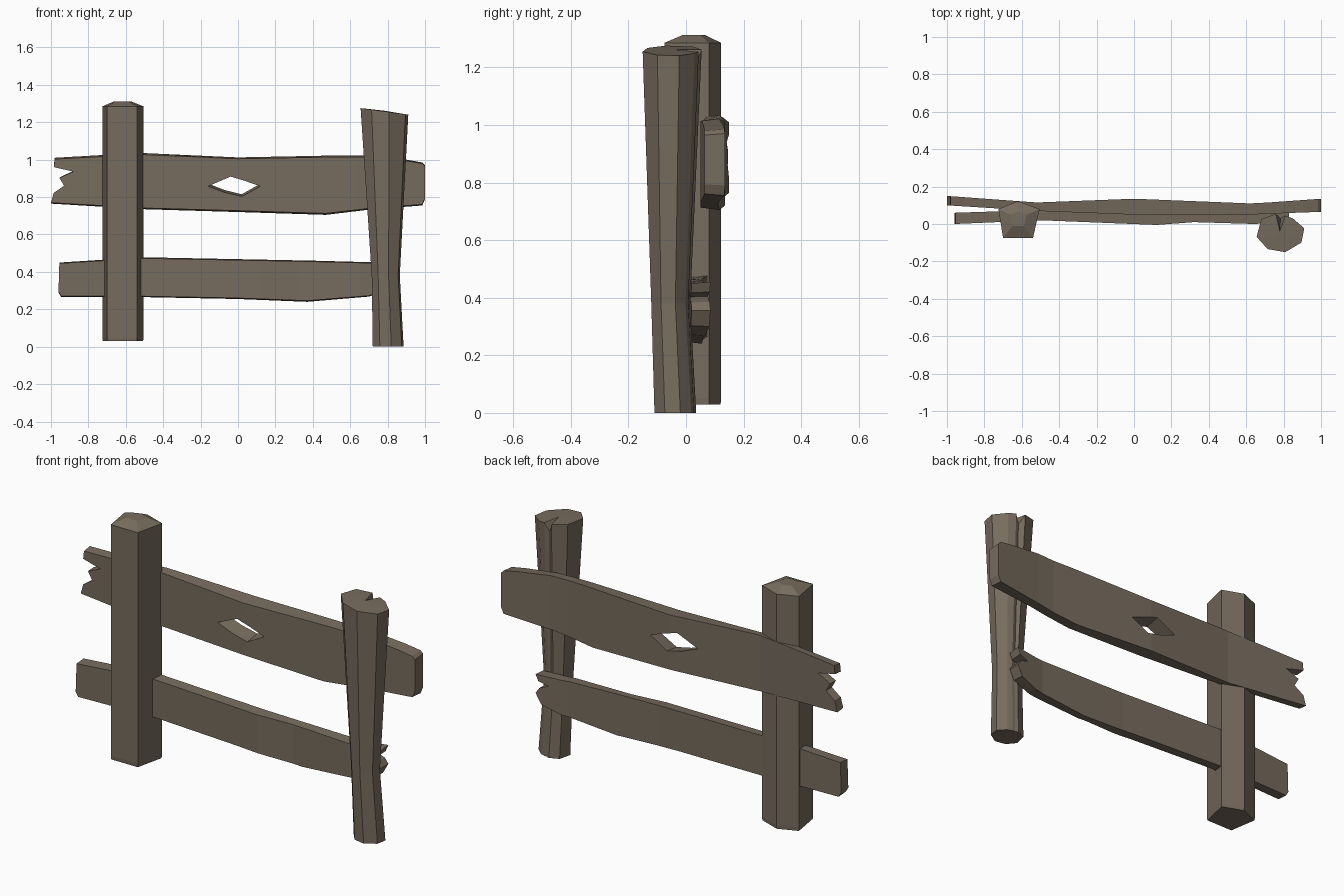
import bpy, bmesh
from mathutils import Vector

default = bpy.data.objects.get("Cube")
if default:
    bpy.data.objects.remove(default, do_unlink=True)

WOOD = (0.185, 0.150, 0.112, 1.0)
wood = bpy.data.materials.new("weathered wood")
wood.use_nodes = True
wood.diffuse_color = WOOD
bsdf = wood.node_tree.nodes["Principled BSDF"]
bsdf.inputs["Base Color"].default_value = WOOD
bsdf.inputs["Roughness"].default_value = 0.9


def finish(bm, name):
    bmesh.ops.recalc_face_normals(bm, faces=bm.faces)
    mesh = bpy.data.meshes.new(name)
    bm.to_mesh(mesh)
    bm.free()
    mesh.materials.append(wood)
    obj = bpy.data.objects.new(name, mesh)
    bpy.context.collection.objects.link(obj)
    return obj


def loft(name, rings, peak=None):
    """Join matching rings of points; close the top flat or with a fan."""
    bm = bmesh.new()
    loops = [[bm.verts.new(p) for p in ring] for ring in rings]
    n = len(loops[0])
    for low, high in zip(loops, loops[1:]):
        for i in range(n):
            j = (i + 1) % n
            bm.faces.new((low[i], low[j], high[j], high[i]))
    bm.faces.new(loops[0][::-1])
    top = loops[-1]
    if peak:
        tip = bm.verts.new(peak)
        for i in range(n):
            bm.faces.new((top[i], top[(i + 1) % n], tip))
    else:
        bm.faces.new(top)
    return finish(bm, name)


def interpolate(bends, x):
    """Front and back depth of a bent plank at x."""
    x = min(max(x, bends[0][0]), bends[-1][0])
    for a, b in zip(bends, bends[1:]):
        if x <= b[0]:
            t = (x - a[0]) / (b[0] - a[0])
            return [a[k] + (b[k] - a[k]) * t for k in (1, 2)]


def plank(name, outline, bends, mid, hole=()):
    """Fill an x-z outline, crease it at the bends, then give it depth."""
    bm = bmesh.new()
    for loop in (outline, hole):
        verts = [bm.verts.new((x, 0, z)) for x, z in loop]
        for i in range(len(verts)):
            bm.edges.new((verts[i - 1], verts[i]))
    bmesh.ops.triangle_fill(bm, edges=bm.edges[:], use_beauty=True, normal=(0, -1, 0))
    for x, _, _ in bends[1:-1]:
        bmesh.ops.bisect_plane(bm, geom=bm.verts[:] + bm.edges[:] + bm.faces[:],
                               plane_co=(x, 0, 0), plane_no=(1, 0, 0), dist=0.0001)
    front = bm.verts[:]
    result = bmesh.ops.extrude_face_region(bm, geom=bm.faces[:])
    back = [v for v in result["geom"] if isinstance(v, bmesh.types.BMVert)]
    for v in front:
        v.co.y = interpolate(bends, v.co.x)[0]
        v.co.z += (mid - v.co.z) * 0.05
    for v in back:
        v.co.y = interpolate(bends, v.co.x)[1]
        # the knot hole slants upward through the wood
        if hole and abs(v.co.x) < 0.17 and abs(v.co.z - mid) < 0.08:
            v.co.z += 0.015
    return finish(bm, name)


# Straight five-sided post with a chamfered cap
section = [(-0.70, -0.075), (-0.54, -0.075), (-0.505, 0.08), (-0.62, 0.122), (-0.725, 0.08)]
center = Vector((-0.62, 0.03))


def straight_ring(z, scale):
    return [(*(center + (Vector(p) - center) * scale), z) for p in section]


loft("straight_post", [straight_ring(0.03, 0.98), straight_ring(0.05, 1),
                       straight_ring(1.285, 1), straight_ring(1.312, 0.4)])

# Leaning post, pinched low down, with a chipped slanted top
shape = [(-0.5, -0.1), (-0.27, -0.42), (0.1, -0.5), (0.44, -0.25), (0.5, 0.12),
         (0.26, 0.38), (0.1, 0.45), (0.0, 0.46), (-0.1, 0.5), (-0.4, 0.36)]
CHIP = 7


def lean_ring(z, cx, cy, width, depth, slope=0):
    return [(cx + x * width, cy + y * depth, z - slope * x) for x, y in shape]


top = lean_ring(1.258, 0.783, -0.048, 0.255, 0.205, 0.035)
x, y, z = top[CHIP]
top[CHIP] = (x, y - 0.015, z - 0.05)
loft("leaning_post", [lean_ring(0, 0.803, -0.037, 0.165, 0.145),
                      lean_ring(0.38, 0.79, -0.053, 0.15, 0.135), top],
     peak=(0.78, -0.04, 1.262))

# Upper rail: splintered on its right end, with a knot hole
upper = [(-0.98, 1.01), (-0.72, 1.025), (-0.5, 1.035), (0, 1.012), (0.5, 1.022),
         (0.72, 1.022), (0.9, 1.0), (0.985, 0.985), (1, 0.97), (1, 0.79), (0.985, 0.755),
         (0.72, 0.735), (0.47, 0.705), (0, 0.72), (-0.5, 0.735), (-1, 0.765),
         (-0.985, 0.82), (-0.93, 0.86), (-0.955, 0.905), (-0.88, 0.94), (-0.985, 0.965)]
knot = [(-0.16, 0.857), (-0.04, 0.912), (0.03, 0.89), (0.12, 0.857), (0.02, 0.80), (-0.07, 0.822)]
plank("upper_rail", upper,
      [(-1, 0.10, 0.15), (-0.52, 0.07, 0.115), (0, 0.05, 0.135),
       (0.62, 0.05, 0.11), (0.72, 0.055, 0.115), (1, 0.065, 0.135)], 0.865, knot)

# Lower rail: splintered end behind the leaning post
lower = [(-0.955, 0.45), (-0.72, 0.465), (-0.5, 0.478), (0, 0.468), (0.4, 0.46),
         (0.7, 0.452), (0.83, 0.455), (0.815, 0.42), (0.76, 0.405), (0.81, 0.385),
         (0.83, 0.355), (0.8, 0.3), (0.7, 0.268), (0.37, 0.24), (0, 0.255),
         (-0.5, 0.265), (-0.945, 0.265), (-0.96, 0.29)]
plank("lower_rail", lower,
      [(-0.96, 0.0, 0.06), (-0.5, 0.02, 0.075), (0.12, -0.005, 0.055),
       (0.32, 0.01, 0.055), (0.65, 0.0, 0.06), (0.83, 0.02, 0.085)], 0.36)
